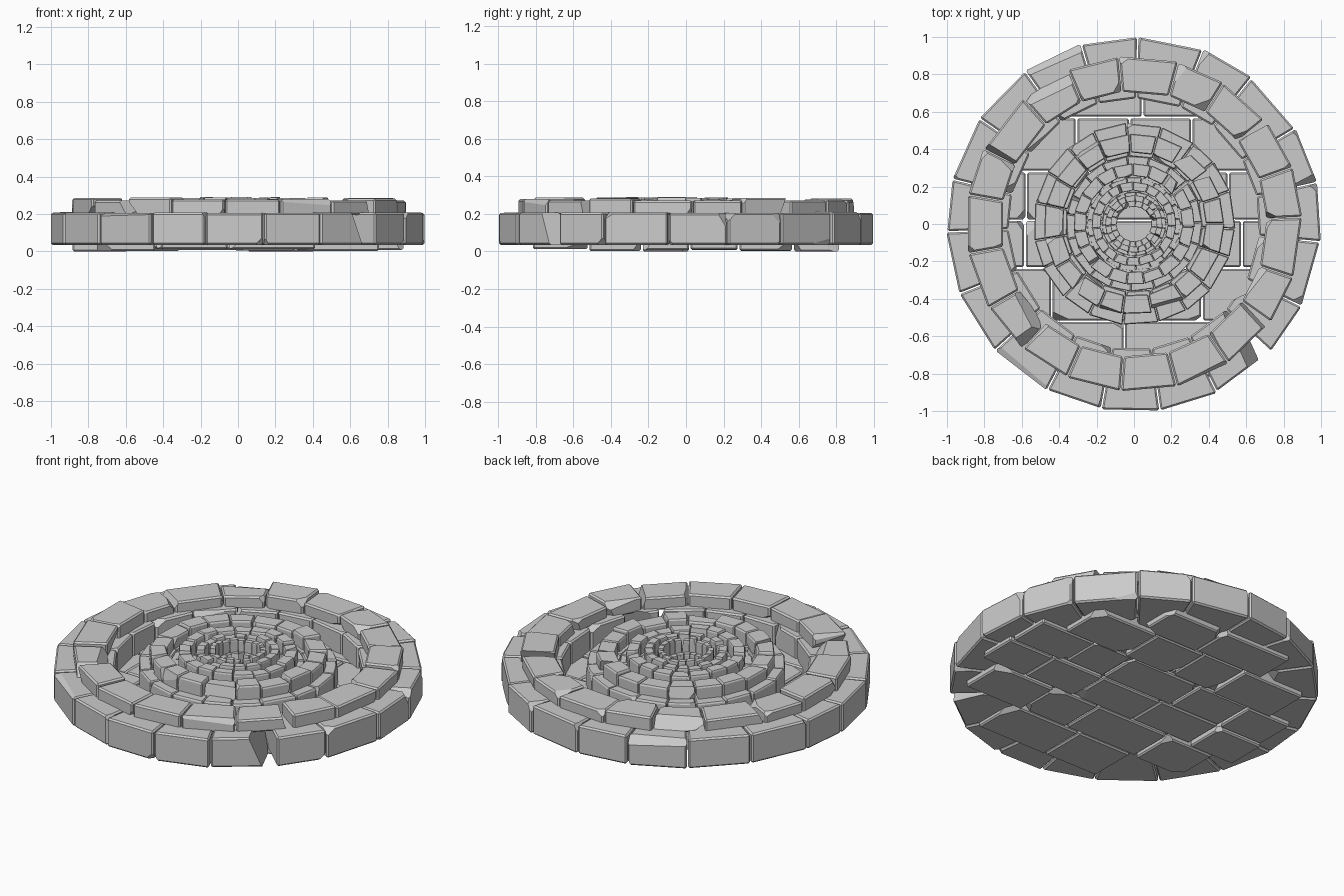
import bpy, bmesh, random
from math import sin, cos, pi, sqrt
from mathutils import Vector

if "Cube" in bpy.data.objects:
    bpy.data.objects.remove(bpy.data.objects["Cube"])

random.seed(7)


def chip(bm, verts, cuts, depth, bevel):
    """Bevel a block and slice off random corners."""
    hull = bmesh.ops.convex_hull(bm, input=verts)
    bmesh.ops.recalc_face_normals(bm, faces=bm.faces)
    bmesh.ops.dissolve_limit(bm, angle_limit=0.05, verts=bm.verts, edges=bm.edges)
    centre = sum((v.co for v in bm.verts), Vector()) / len(bm.verts)
    corners = [v.co.copy() for v in bm.verts]
    bmesh.ops.bevel(bm, geom=bm.edges[:], offset=bevel, segments=1,
                    affect='EDGES', clamp_overlap=True)
    for c in random.sample(corners, min(cuts, len(corners))):
        d = c - centre
        n = Vector([(1 if k > 0 else -1) * random.uniform(0.25, 1) for k in d]).normalized()
        p = c - n * depth * random.uniform(0.5, 1.2)
        bmesh.ops.bisect_plane(bm, geom=bm.verts[:] + bm.edges[:] + bm.faces[:],
                               plane_co=p, plane_no=n, clear_outer=True)
        rim = [e for e in bm.edges if e.is_boundary]
        if rim:
            bmesh.ops.holes_fill(bm, edges=rim, sides=0)


def add_block(target, points, cuts, depth, bevel, scale=1.0):
    bm = bmesh.new()
    verts = [bm.verts.new(p) for p in points]
    chip(bm, verts, cuts, depth, bevel)
    for v in bm.verts:
        v.co.x *= scale
        v.co.y *= scale
    mesh = bpy.data.meshes.new("block")
    bm.to_mesh(mesh)
    bm.free()
    target.from_mesh(mesh)
    bpy.data.meshes.remove(mesh)


def finish(name, bm):
    bmesh.ops.recalc_face_normals(bm, faces=bm.faces)
    mesh = bpy.data.meshes.new(name)
    bm.to_mesh(mesh)
    bm.free()
    bpy.context.collection.objects.link(bpy.data.objects.new(name, mesh))


def ring(name, r0, r1, z0, z1, count, scale, zjit, start):
    bm = bmesh.new()
    step = 2 * pi / count
    joints = [start + (i + random.uniform(-0.1, 0.1)) * step for i in range(count)]
    joints.append(joints[0] + 2 * pi)
    for a, b in zip(joints, joints[1:]):
        top = z1 + random.uniform(-zjit, zjit)
        ro = r1 + random.uniform(-0.008, 0.004)
        gap = 0.004
        pts = [(r * cos(t), r * sin(t), z) for z in (z0, top) for r in (r0, ro)
               for t in (a + gap, b - gap)]
        add_block(bm, pts, random.choice((1, 2, 2, 3)), 0.028, 0.009, scale)
    finish(name, bm)


# concentric stepped stone rings: wide base course with a narrower course on top
for i, s in enumerate((1.0, 0.54, 0.363, 0.253, 0.172)):
    inner = 0.54 if i == 4 else 0.672
    ring(f"base_ring_{i}", inner, 1.002, 0.035, 0.207, 19, s, 0.003, -pi / 2 + 0.15 + i * 0.4)
    ring(f"upper_ring_{i}", 0.71, 0.897, 0.195, 0.278, 19, s, 0.013, -pi / 2 - 0.07 + i * 0.3)

# rectangular floor slabs laid in rows under the rings
floor = bmesh.new()
rows = (-0.82, -0.52, -0.235, 0.02, 0.28, 0.57, 0.82)
for y0, y1 in zip(rows, rows[1:]):
    half = sqrt(0.92 ** 2 - max(y0 * y0, y1 * y1))
    n = max(2, round(2 * half / 0.37))
    xs = [-half + 2 * half * (k + (random.uniform(-0.2, 0.2) if 0 < k < n else 0)) / n
          for k in range(n + 1)]
    for x0, x1 in zip(xs, xs[1:]):
        low, top = random.uniform(0.0, 0.022), random.uniform(0.07, 0.085)
        g = 0.005
        pts = [(x, y, z) for x in (x0 + g, x1 - g) for y in (y0 + g, y1 - g) for z in (low, top)]
        add_block(floor, pts, random.choice((1, 2, 3)), 0.035, 0.008)
zmin = min(v.co.z for v in floor.verts)
for v in floor.verts:
    v.co.z -= zmin
finish("floor_slabs", floor)
